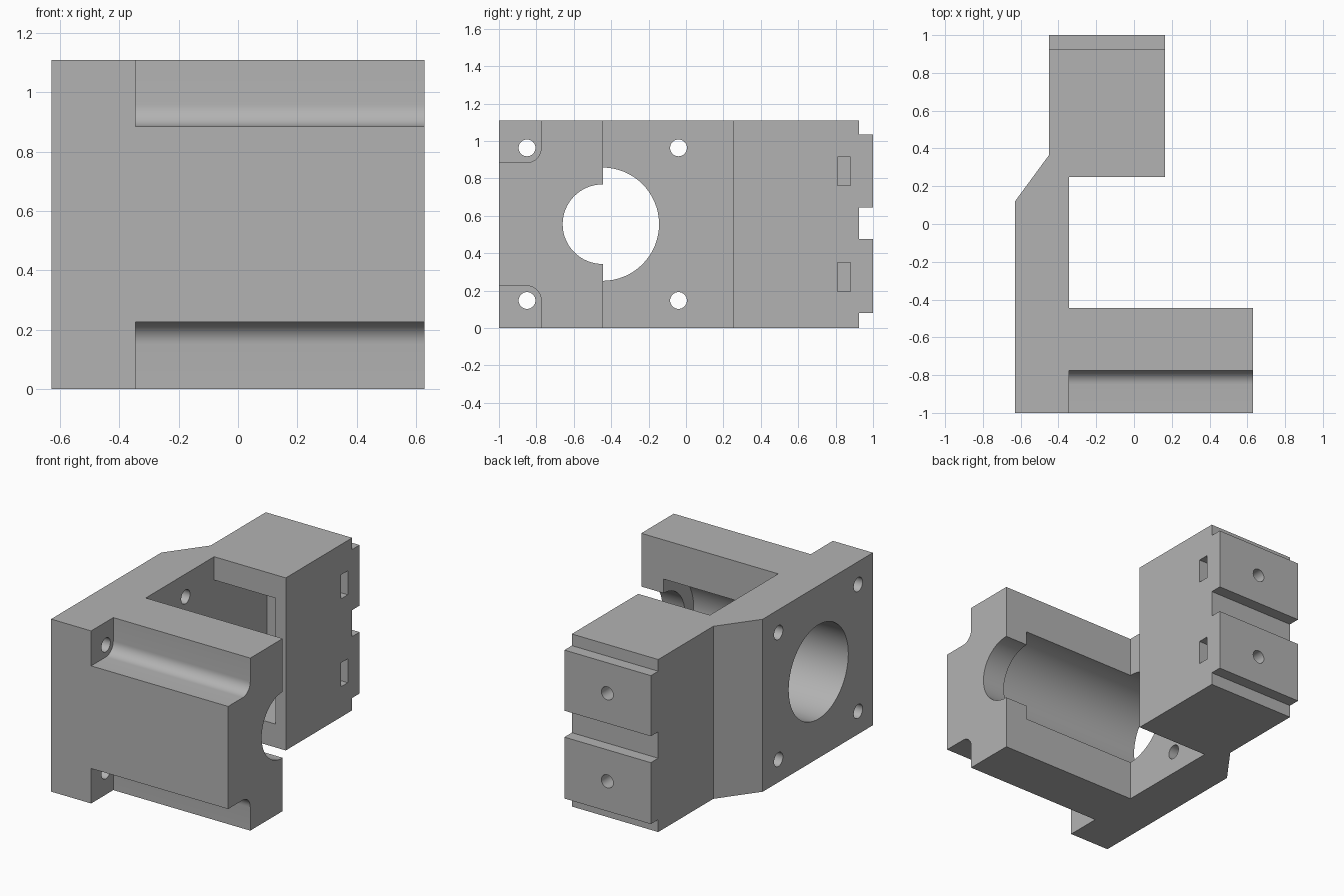
import bpy, bmesh
from math import sin, cos, pi
from mathutils import Vector

cube = bpy.data.objects.get("Cube")
if cube:
    bpy.data.objects.remove(cube, do_unlink=True)

HEIGHT = 1.11
MID = HEIGHT / 2

grey = bpy.data.materials.new("plain_grey")
grey.use_nodes = True
colour = (0.45, 0.45, 0.45, 1)
grey.diffuse_color = colour
grey.node_tree.nodes["Principled BSDF"].inputs["Base Color"].default_value = colour


def prism(name, outline, axis, start, end):
    """Extrude a 2D outline along x (outline y,z), y (outline x,z) or z (outline x,y)."""
    place = {"x": lambda a, b, t: (t, a, b),
             "y": lambda a, b, t: (a, t, b),
             "z": lambda a, b, t: (a, b, t)}[axis]
    bm = bmesh.new()
    face = bm.faces.new([bm.verts.new(place(a, b, start)) for a, b in outline])
    moved = bmesh.ops.extrude_face_region(bm, geom=[face])["geom"]
    bmesh.ops.translate(bm, verts=[v for v in moved if isinstance(v, bmesh.types.BMVert)],
                        vec=Vector(place(0, 0, end - start)))
    bmesh.ops.recalc_face_normals(bm, faces=bm.faces)
    mesh = bpy.data.meshes.new(name)
    bm.to_mesh(mesh)
    bm.free()
    mesh.materials.append(grey)
    obj = bpy.data.objects.new(name, mesh)
    bpy.context.collection.objects.link(obj)
    return obj


def arc(a, b, radius, first=0.0, last=2 * pi, steps=48):
    return [(a + radius * cos(first + (last - first) * i / steps),
             b + radius * sin(first + (last - first) * i / steps)) for i in range(steps)]


def rect(a0, a1, b0, b1):
    return [(a0, b0), (a1, b0), (a1, b1), (a0, b1)]


def cut(name, outline, axis, start, end):
    """Subtract a prism from the bracket and discard the cutter."""
    cutter = prism(name, outline, axis, start, end)
    cutter.hide_render = True
    mod = bracket.modifiers.new(name, "BOOLEAN")
    mod.operation, mod.solver, mod.object = "DIFFERENCE", "EXACT", cutter
    bpy.context.view_layer.objects.active = bracket
    bpy.ops.object.modifier_apply(modifier=name)
    bpy.data.objects.remove(cutter, do_unlink=True)


# Mounting plate, front arm and rear block in one plan outline
plan = [(-0.63, -1), (0.63, -1), (0.63, -0.445), (-0.345, -0.445), (-0.345, 0.25),
        (0.165, 0.25), (0.165, 1), (-0.45, 1), (-0.45, 0.365), (-0.63, 0.12)]
bracket = prism("motor_bracket", plan, "z", 0, HEIGHT)

# Main bore, with a narrower lip at the arm end
cut("main_bore", arc(-0.447, MID, 0.303, steps=64), "x", -0.8, 0.47)
cut("lip_bore", arc(-0.447, MID, 0.2125, steps=64), "x", 0.4, 0.8)

# Filleted corner channels along the arm, top and bottom
channel = [(-1.1, 1.2), (-1.1, 0.885), *arc(-0.85, 0.96, 0.075, -pi / 2, 0, 10),
           (-0.775, 0.96), (-0.775, 1.2)]
cut("top_channel", channel, "x", -0.345, 0.8)
cut("bottom_channel", [(y, HEIGHT - z) for y, z in channel], "x", -0.345, 0.8)

# Four screw holes through the plate
for y in (-0.85, -0.04):
    for side in (-1, 1):
        cut("plate_hole", arc(y, MID + side * 0.408, 0.045, steps=32), "x", -0.8, -0.3)

# Hollow inside the rear block, open to the front
cut("block_pocket", rect(-0.345, 0.093, 0.15, 0.96), "y", 0.2, 0.79)

# Rear face grooves that leave two raised rails
for low, high in ((-0.1, 0.08), (0.475, 0.645), (1.035, 1.2)):
    cut("rear_groove", rect(-0.6, 0.3, low, high), "y", 0.925, 1.1)

# Rail screw holes and nut slots
for side in (-1, 1):
    z = MID + side * 0.283
    cut("rail_hole", arc(-0.14, z, 0.042, steps=32), "y", 0.7, 1.1)
    cut("nut_slot", rect(0.81, 0.88, z - 0.077, z + 0.077), "x", -0.22, 0.3)

bpy.ops.object.select_all(action="DESELECT")
bracket.select_set(True)
bpy.context.view_layer.objects.active = bracket
bpy.ops.object.shade_smooth_by_angle(angle=pi / 6)
